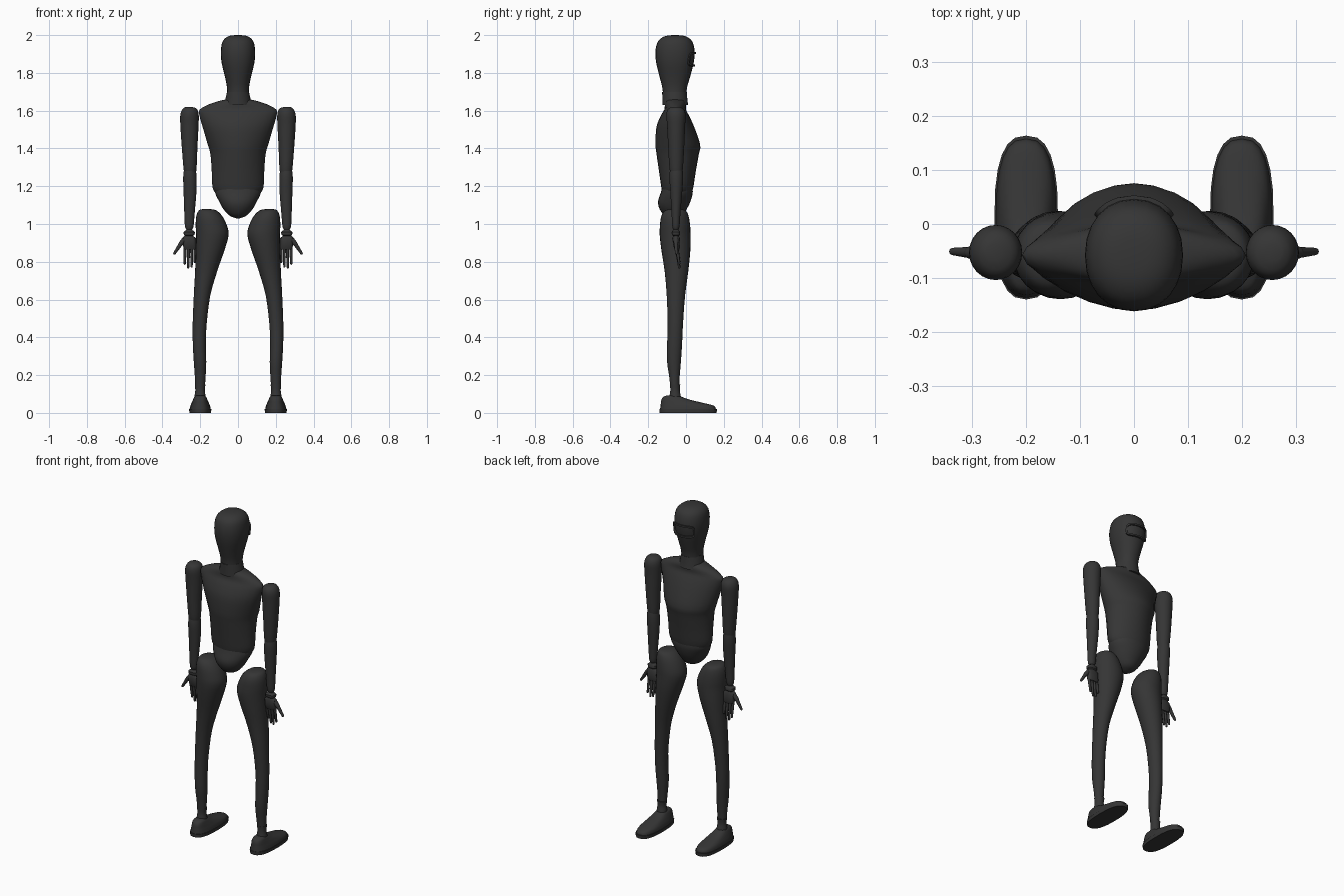
import bpy, bmesh, math
from mathutils import Vector

mat = bpy.data.materials.new("charcoal")
mat.diffuse_color = (0.036, 0.036, 0.036, 1)


def finish(name, bm, mirror=False, angle=40):
    bmesh.ops.recalc_face_normals(bm, faces=bm.faces)
    me = bpy.data.meshes.new(name)
    bm.to_mesh(me)
    bm.free()
    ob = bpy.data.objects.new(name, me)
    bpy.context.collection.objects.link(ob)
    me.materials.append(mat)
    if mirror:
        ob.modifiers.new("Mirror", 'MIRROR').use_mirror_merge = False
    bpy.ops.object.select_all(action='DESELECT')
    ob.select_set(True)
    bpy.context.view_layer.objects.active = ob
    bpy.ops.object.shade_smooth_by_angle(angle=math.radians(angle))
    return ob


def spline(rows, steps):
    """Catmull-Rom smoothing of the section rows."""
    if steps < 2:
        return rows
    out = []
    n = len(rows)
    for i in range(n - 1):
        p0, p1, p2, p3 = rows[max(i - 1, 0)], rows[i], rows[i + 1], rows[min(i + 2, n - 1)]
        for k in range(steps):
            t = k / steps
            out.append([0.5 * (2 * b + (c - a) * t + (2 * a - 5 * b + 4 * c - d) * t * t
                               + (3 * b - a - 3 * c + d) * t ** 3)
                        for a, b, c, d in zip(p0, p1, p2, p3)])
    return out + [rows[-1]]


def loft(name, rows, mirror=False, power=2.0, segs=24, steps=3):
    """Stack superelliptic sections given as (z, x_min, x_max, y_min, y_max)."""
    bm = bmesh.new()
    rings = []
    for z, x0, x1, y0, y1 in spline(rows, steps):
        ring = []
        for k in range(segs):
            a = 2 * math.pi * k / segs
            c, s = math.cos(a), math.sin(a)
            px = math.copysign(abs(c) ** (2 / power), c)
            py = math.copysign(abs(s) ** (2 / power), s)
            ring.append(bm.verts.new(((x0 + x1) / 2 + px * (x1 - x0) / 2,
                                      (y0 + y1) / 2 + py * (y1 - y0) / 2, z)))
        rings.append(ring)
    for a, b in zip(rings, rings[1:]):
        for k in range(segs):
            j = (k + 1) % segs
            bm.faces.new((a[k], a[j], b[j], b[k]))
    bm.faces.new(rings[0])
    bm.faces.new(rings[-1])
    return finish(name, bm, mirror)


def sym(rows):
    return [(z, -r, r, y0, y1) for z, r, y0, y1 in rows]


def limb(bm, a, b, r0, r1):
    """Tapered rod with a ball at each end."""
    a, b = Vector(a), Vector(b)
    d = b - a
    rot = d.to_track_quat('Z', 'Y').to_matrix().to_4x4()
    m = rot.copy()
    m.translation = (a + b) / 2
    bmesh.ops.create_cone(bm, cap_ends=True, segments=10, radius1=r0, radius2=r1,
                          depth=d.length, matrix=m)
    for p, r in ((a, r0), (b, r1)):
        m = rot.copy()
        m.translation = p
        bmesh.ops.create_uvsphere(bm, u_segments=10, v_segments=6, radius=r, matrix=m)


# Head and neck
head = [(1.66, .058, -.12, .0), (1.72, .058, -.125, .005), (1.78, .069, -.14, .022),
        (1.85, .086, -.157, .040), (1.91, .091, -.162, .046), (1.96, .084, -.152, .036),
        (1.985, .066, -.13, .015), (1.997, .04, -.1, -.015), (2.0, .008, -.065, -.05)]
loft("head", sym(head), power=2.15)
loft("neck", sym([(1.63, .072, -.125, .012), (1.65, .069, -.125, .008),
                  (1.70, .058, -.126, .004)]), steps=1)

# Face frame wrapped round the front of the head
bm = bmesh.new()
path = []
for k in range(48):
    a = 2 * math.pi * k / 48
    c, s = math.cos(a), math.sin(a)
    x = .066 * math.copysign(abs(c) ** .4, c)
    z = 1.872 + .033 * math.copysign(abs(s) ** .4, s)
    grow = (z - 1.84) * .08
    y = -.058 + (.1 + grow) * (1 - (abs(x) / (.088 + grow)) ** 2.15) ** (1 / 2.15)
    path.append(Vector((x, y, z)))
mid = Vector((0, -.03, 1.872))
rings = []
for p in path:
    out = Vector((p.x, p.y + .058, 0)).normalized()
    side = ((p - mid) - out * (p - mid).dot(out)).normalized()
    rings.append([bm.verts.new(p + out * o * .006 + side * i * .005)
                  for o, i in ((-1, -1), (1, -1), (1, 1), (-1, 1))])
for k in range(48):
    a, b = rings[k], rings[(k + 1) % 48]
    for i in range(4):
        j = (i + 1) % 4
        bm.faces.new((a[i], a[j], b[j], b[i]))
finish("face_frame", bm)

# Torso and pelvis
loft("torso", sym([(1.15, .105, -.12, .025), (1.19, .134, -.13, .038), (1.28, .139, -.143, .052),
                   (1.37, .146, -.156, .068), (1.42, .16, -.161, .075), (1.51, .186, -.157, .045),
                   (1.57, .203, -.135, .018), (1.605, .203, -.115, .0), (1.635, .15, -.112, .0),
                   (1.655, .085, -.11, -.005), (1.66, .05, -.1, -.02)]), power=1.85)
loft("pelvis", sym([(1.22, .11, -.12, .03), (1.17, .122, -.132, .036), (1.12, .1, -.148, .024),
                    (1.08, .078, -.14, .004), (1.045, .046, -.115, -.02),
                    (1.03, .01, -.08, -.06)]))

# Arms
loft("upper_arm", [(1.62, .245, .275, -.068, -.037), (1.61, .219, .292, -.093, -.015),
                   (1.58, .208, .305, -.104, -.002), (1.52, .209, .305, -.1, -.005),
                   (1.40, .215, .297, -.094, -.01), (1.30, .219, .289, -.088, -.016),
                   (1.26, .225, .283, -.08, -.022)], True)
loft("forearm", [(1.30, .226, .284, -.082, -.02), (1.25, .219, .290, -.088, -.015),
                 (1.17, .22, .288, -.083, -.02), (1.05, .23, .284, -.076, -.03),
                 (.99, .235, .281, -.073, -.034), (.97, .243, .274, -.067, -.04)], True)

# Hands
loft("palm", [(.97, .245, .272, -.066, -.04), (.958, .228, .288, -.076, -.032),
              (.943, .23, .287, -.075, -.032), (.937, .238, .278, -.068, -.038),
              (.925, .221, .292, -.073, -.033), (.88, .22, .29, -.066, -.032),
              (.865, .225, .284, -.06, -.036)], True, 3, 16, 1)
bm = bmesh.new()
for x, tip in ((.228, .80), (.245, .775), (.263, .77), (.281, .79)):
    limb(bm, (x, -.05, .88), (x, -.043, (tip + .88) / 2), .0085, .008)
    limb(bm, (x, -.043, (tip + .88) / 2), (x + .001, -.036, tip), .008, .006)
limb(bm, (.278, -.053, .925), (.303, -.053, .895), .014, .012)
limb(bm, (.303, -.053, .895), (.336, -.051, .845), .011, .007)
finish("fingers", bm, True)

# Legs
loft("leg", [(1.08, .155, .18, -.068, -.045), (1.072, .115, .207, -.11, -.003),
             (1.04, .082, .221, -.131, .014), (.99, .058, .224, -.138, .022),
             (.94, .05, .222, -.139, .024), (.86, .072, .223, -.13, .023),
             (.75, .11, .227, -.113, .012), (.62, .147, .234, -.102, -.005),
             (.47, .166, .24, -.097, -.016), (.36, .17, .239, -.1, -.021),
             (.27, .168, .234, -.1, -.027), (.2, .171, .229, -.09, -.033),
             (.14, .175, .226, -.083, -.036)], True)
loft("ankle", [(.15, .172, .229, -.085, -.03), (.12, .176, .226, -.083, -.033),
               (.09, .172, .230, -.087, -.028), (.06, .17, .232, -.09, -.025)], True)

# Feet with a thin sole
loft("foot", [(.02, .144, .256, -.137, .158), (.038, .148, .252, -.135, .148),
              (.052, .154, .246, -.133, .095), (.07, .162, .238, -.130, .02),
              (.085, .169, .231, -.12, -.022), (.093, .18, .22, -.1, -.045)], True, 2.6)
loft("sole", [(0, .143, .257, -.139, .162), (.02, .141, .259, -.14, .164)], True, 2.6, 24, 1)
